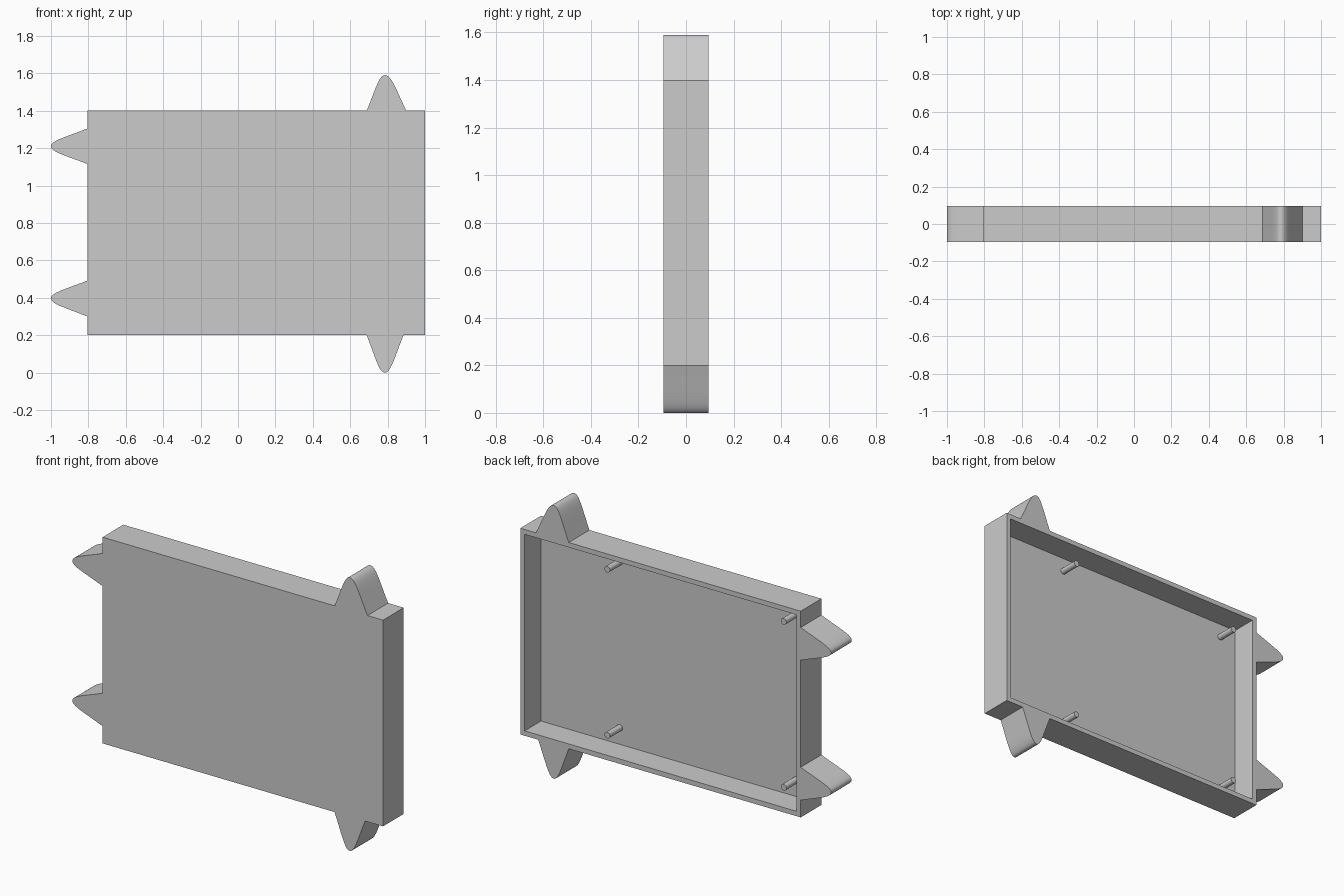
import bpy, bmesh, math
from mathutils import Matrix, Vector
from mathutils.geometry import interpolate_bezier

cube = bpy.data.objects.get("Cube")
if cube:
    bpy.data.objects.remove(cube, do_unlink=True)

grey = bpy.data.materials.new("plain grey")
grey.use_nodes = True
grey.diffuse_color = (0.6, 0.6, 0.6, 1)
grey.node_tree.nodes["Principled BSDF"].inputs["Base Color"].default_value = (0.6, 0.6, 0.6, 1)

HALF = 0.095          # half depth of the tray
WALL = 0.04
X0, X1, Z0, Z1 = -0.805, 1.0, 0.2, 1.4


def finish(bm, name, smooth=False):
    bmesh.ops.recalc_face_normals(bm, faces=bm.faces[:])
    mesh = bpy.data.meshes.new(name)
    bm.to_mesh(mesh)
    bm.free()
    mesh.materials.append(grey)
    obj = bpy.data.objects.new(name, mesh)
    bpy.context.collection.objects.link(obj)
    if smooth:
        mesh.shade_smooth()
        mesh.set_sharp_from_angle(angle=math.radians(35))
    return obj


# Tray: a box hollowed out from the back
bm = bmesh.new()
size = Matrix.Diagonal((X1 - X0, 2 * HALF, Z1 - Z0, 1))
place = Matrix.Translation(((X0 + X1) / 2, 0, (Z0 + Z1) / 2))
bmesh.ops.create_cube(bm, size=1, matrix=place @ size)
bm.normal_update()
back = max(bm.faces, key=lambda f: f.calc_center_median().y)
bmesh.ops.inset_region(bm, faces=[back], thickness=WALL)
pushed = bmesh.ops.extrude_discrete_faces(bm, faces=[back])["faces"][0]
bmesh.ops.translate(bm, verts=pushed.verts[:], vec=(0, WALL - 2 * HALF, 0))
finish(bm, "tray")


# Horns: a rounded spike profile, extruded through the full depth
def horn(name, x, z, turn, low, high, length):
    tip = Vector((0, 0, length))

    def side(w):
        return interpolate_bezier(Vector((w, 0, 0)), Vector((w * 0.5, 0, length * 0.62)),
                                  Vector((w * 0.32, 0, length)), tip, 14)

    outline = side(-low) + side(high)[-2::-1]
    bm = bmesh.new()
    face = bm.faces.new([bm.verts.new(p + Vector((0, -HALF, 0))) for p in outline])
    new = bmesh.ops.extrude_face_region(bm, geom=[face])["geom"]
    bmesh.ops.translate(bm, verts=[v for v in new if isinstance(v, bmesh.types.BMVert)],
                        vec=(0, 2 * HALF, 0))
    bm.transform(Matrix.Translation((x, 0, z)) @ Matrix.Rotation(math.radians(turn), 4, 'Y'))
    finish(bm, name, True)


horn("top_horn", 0.785, Z1, 0, 0.097, 0.115, 0.19)
horn("bottom_horn", 0.785, Z0, 180, 0.1, 0.097, 0.2)
horn("upper_side_horn", X0, 1.21, -90, 0.095, 0.095, 0.195)
horn("lower_side_horn", X0, 0.397, -90, 0.097, 0.095, 0.195)

# Pins standing on the tray floor
floor, pin_end = WALL - HALF, 0.06
for i, (x, z) in enumerate([(px, pz) for px in (0.465, -0.67) for pz in (0.325, 1.29)]):
    bm = bmesh.new()
    bmesh.ops.create_cone(bm, cap_ends=True, segments=24, radius1=0.018, radius2=0.018,
                          depth=pin_end - floor,
                          matrix=Matrix.Translation((x, (pin_end + floor) / 2, z))
                          @ Matrix.Rotation(math.pi / 2, 4, 'X'))
    finish(bm, f"pin_{i + 1}", True)
